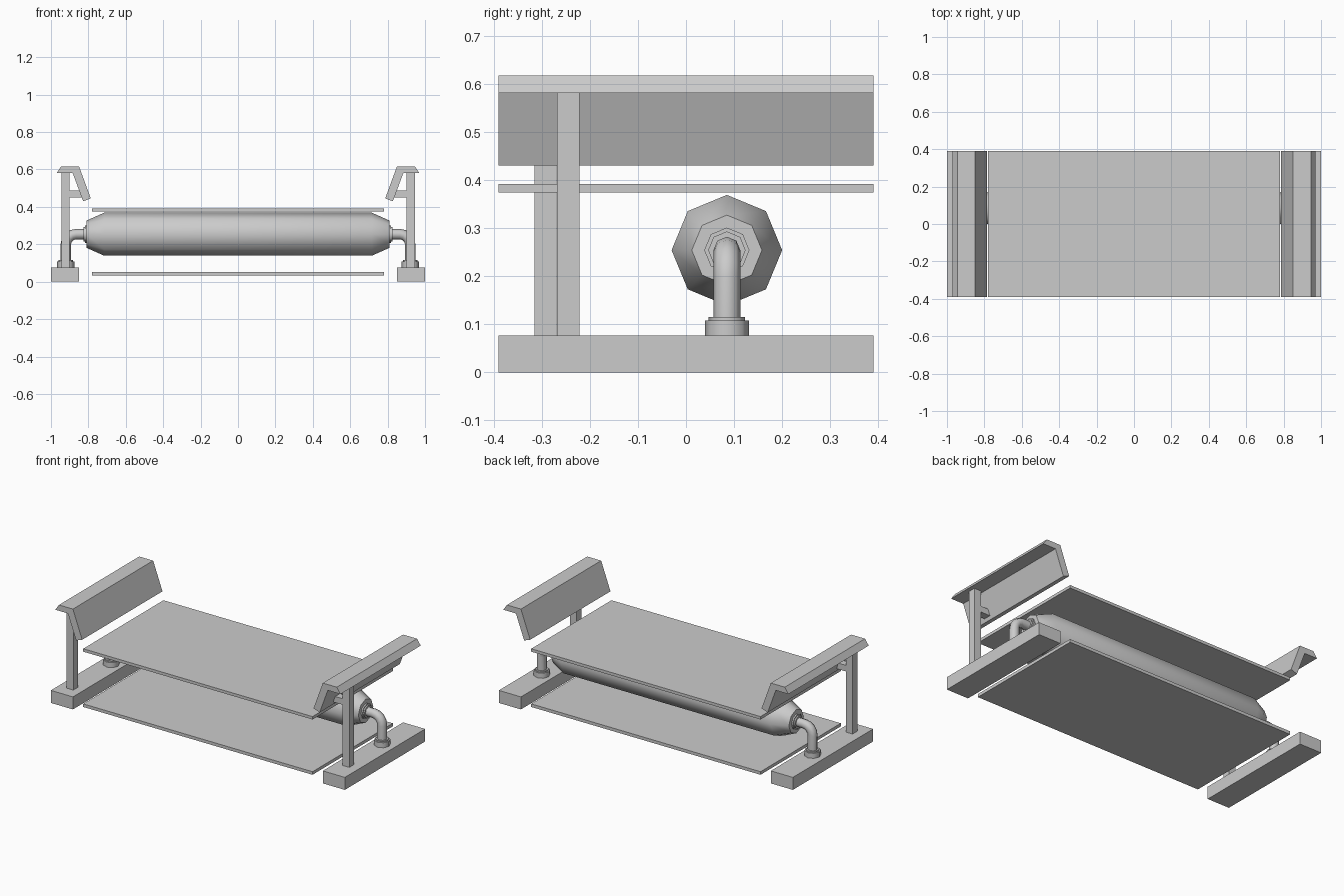
import bpy, bmesh, math
from mathutils import Vector

if "Cube" in bpy.data.objects:
    bpy.data.objects.remove(bpy.data.objects["Cube"])

Y = Vector((0, 1, 0))
TUBE_Y, TUBE_Z, PIPE_X = 0.085, 0.254, 0.921


def finish(bm, name, smooth=None):
    bmesh.ops.recalc_face_normals(bm, faces=bm.faces)
    mesh = bpy.data.meshes.new(name)
    bm.to_mesh(mesh)
    bm.free()
    ob = bpy.data.objects.new(name, mesh)
    bpy.context.collection.objects.link(ob)
    if smooth:
        bpy.ops.object.select_all(action='DESELECT')
        bpy.context.view_layer.objects.active = ob
        ob.select_set(True)
        bpy.ops.object.shade_smooth_by_angle(angle=math.radians(smooth))
    return ob


def prism(name, profile, y0, y1):
    """Extrude an (x, z) profile along y."""
    bm = bmesh.new()
    face = bm.faces.new([bm.verts.new((x, y0, z)) for x, z in profile])
    ext = bmesh.ops.extrude_face_region(bm, geom=[face])
    verts = [v for v in ext['geom'] if isinstance(v, bmesh.types.BMVert)]
    bmesh.ops.translate(bm, verts=verts, vec=(0, y1 - y0, 0))
    return finish(bm, name)


def box(name, x0, x1, y0, y1, z0, z1):
    return prism(name, [(x0, z0), (x1, z0), (x1, z1), (x0, z1)], y0, y1)


def sweep(name, rings, sides=8):
    """Loft round rings given as (x, z, angle of travel in xz, radius)."""
    bm = bmesh.new()
    loops = []
    for x, z, ang, r in rings:
        side = Vector((-math.sin(ang), 0, math.cos(ang)))
        c = Vector((x, TUBE_Y, z))
        loops.append([bm.verts.new(c + r * (math.cos(a) * Y + math.sin(a) * side))
                      for a in (2 * math.pi * i / sides for i in range(sides))])
    for a, b in zip(loops, loops[1:]):
        for i in range(sides):
            j = (i + 1) % sides
            bm.faces.new((a[i], a[j], b[j], b[i]))
    bm.faces.new(loops[0])
    bm.faces.new(loops[-1])
    return finish(bm, name, 50)


# upper and lower flat panels
box("upper_panel", -0.78, 0.78, -0.39, 0.39, 0.374, 0.392)
box("lower_panel", -0.78, 0.78, -0.39, 0.39, 0.034, 0.053)

# long tapered tube
sweep("main_tube", [(x, TUBE_Z, 0, r) for x, r in
                    ((-0.81, 0.073), (-0.715, 0.115), (0.715, 0.115), (0.81, 0.073))])

for s, side in ((1, "right"), (-1, "left")):
    # base block, post and bracket
    box(side + "_base", s * 0.85, s * 1.0, -0.39, 0.39, 0, 0.077)
    y0 = -0.268 if s > 0 else -0.315
    box(side + "_post", s * 0.90, s * 0.945, y0, y0 + 0.046, 0.077, 0.582)
    prism(side + "_bracket", [(s * x, z) for x, z in
          ((0.905, 0.45), (0.832, 0.45), (0.845, 0.487), (0.905, 0.487))], y0, y0 + 0.046)

    # angled rail on top of the post
    prism(side + "_rail", [(s * x, z) for x, z in
          ((0.85, 0.617), (0.945, 0.617), (0.97, 0.581), (0.884, 0.581),
           (0.828, 0.43), (0.787, 0.445))], -0.39, 0.39)

    # bent pipe from the tube down to the base
    bend, r = 0.056, 0.028
    path = [(0.79, TUBE_Z, 0, r)]
    for i in range(5):
        t = math.pi / 2 * i / 4
        path.append((PIPE_X - bend + bend * math.sin(t),
                     TUBE_Z - bend + bend * math.cos(t), -t, r))
    path.append((PIPE_X, 0.07, -math.pi / 2, r))
    sweep(side + "_pipe", [(s * x, z, s * t, q) for x, z, t, q in path])

    # stepped collars at both ends of the pipe
    sweep(side + "_tube_collar", [(s * x, TUBE_Z, 0, q) for x, q in
          ((0.79, 0.047), (0.819, 0.047), (0.819, 0.039), (0.827, 0.039))])
    sweep(side + "_base_collar", [(s * PIPE_X, z, math.pi / 2, q) for z, q in
          ((0.07, 0.046), (0.108, 0.046), (0.108, 0.038), (0.115, 0.038))])
